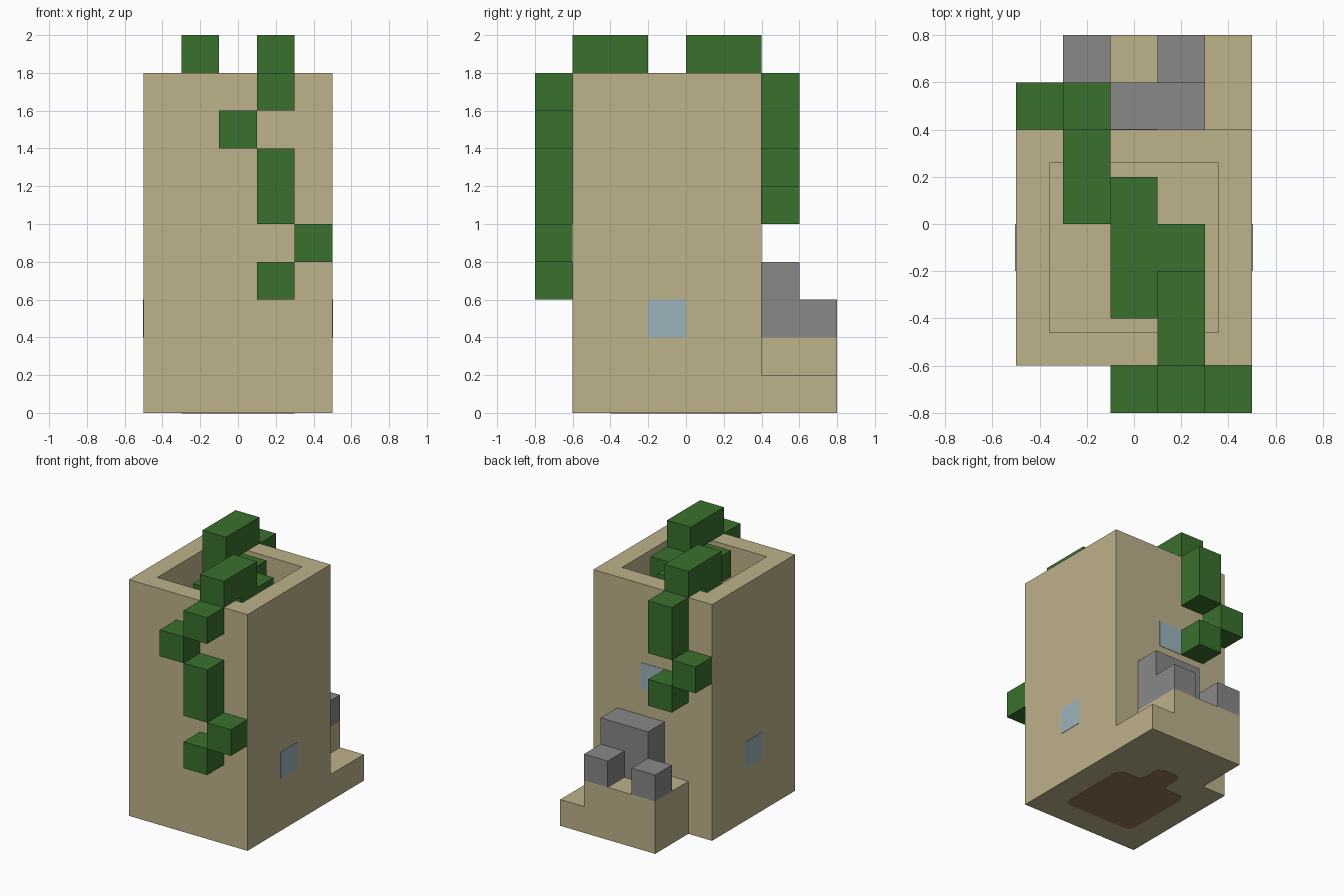
import bpy
import bmesh

default = bpy.data.objects.get("Cube")
if default:
    bpy.data.objects.remove(default, do_unlink=True)

U = 0.2  # side of one block


def make_material(name, rgb):
    linear = [((c / 255 + 0.055) / 1.055) ** 2.4 for c in rgb]
    mat = bpy.data.materials.new(name)
    mat.use_nodes = True
    mat.diffuse_color = (*linear, 1)
    bsdf = next(n for n in mat.node_tree.nodes if n.type == 'BSDF_PRINCIPLED')
    bsdf.inputs["Base Color"].default_value = (*linear, 1)
    return mat


SAND = make_material("sandstone", (190, 178, 139))
LEAF = make_material("leaf green", (58, 112, 45))
STONE = make_material("stone grey", (136, 136, 136))
GLASS = make_material("pale blue glass", (156, 180, 189))
EARTH = make_material("earth brown", (150, 119, 80))


def finish(name, bm, mat):
    mesh = bpy.data.meshes.new(name)
    bmesh.ops.recalc_face_normals(bm, faces=bm.faces)
    bm.to_mesh(mesh)
    bm.free()
    mesh.materials.append(mat)
    obj = bpy.data.objects.new(name, mesh)
    bpy.context.collection.objects.link(obj)
    return obj


def add_box(bm, lo, hi):
    made = bmesh.ops.create_cube(bm, size=1)["verts"]
    for v in made:
        for i in range(3):
            v.co[i] = hi[i] if v.co[i] > 0 else lo[i]


def boxes(name, mat, *spans):
    """Each span is x0, x1, y0, y1, z0, z1."""
    bm = bmesh.new()
    for x0, x1, y0, y1, z0, z1 in spans:
        add_box(bm, (x0, y0, z0), (x1, y1, z1))
    return finish(name, bm, mat)


# Tower: a block with a square shaft sunk into its top
bm = bmesh.new()
add_box(bm, (-.5, -.6, 0), (.5, .4, 1.8))
bm.normal_update()
top = max(bm.faces, key=lambda f: f.calc_center_median().z)
bmesh.ops.inset_region(bm, faces=[top], thickness=U)
shaft = bmesh.ops.extrude_face_region(bm, geom=[top])["geom"]
for v in (g for g in shaft if isinstance(g, bmesh.types.BMVert)):
    v.co.z = U
if top.is_valid:
    bmesh.ops.delete(bm, geom=[top], context='FACES_ONLY')
finish("tower", bm, SAND)

# Stepped ledge at the back
boxes("back_ledge", SAND, (-.3, .3, .4, .8, 0, .4), (.3, .5, .4, .8, 0, .2))

# Rubble on the ledge
boxes("rubble_slab", STONE, (-.1, .3, .4, .6, .4, .8))
for side, x in (("right", -.3), ("left", .1)):
    boxes("rubble_block_" + side, STONE, (x, x + U, .6, .8, .4, .6))

# Foliage over the rim and inside the shaft mouth
boxes("rim_leaves_front", LEAF, (.1, .3, -.6, -.2, 1.8, 2))
boxes("rim_leaves_back", LEAF, (-.3, -.1, 0, .4, 1.8, 2))
boxes("shaft_leaves", LEAF, (-.1, .1, -.4, .2, 1.6, 1.8),
      (.1, .3, -.4, 0, 1.6, 1.8), (-.3, -.1, 0, .2, 1.6, 1.8))


# Hanging vines: each step is x start, bottom, top
def vine(name, y, steps):
    boxes(name, LEAF, *[(x, x + U, y, y + U, z0, z1) for x, z0, z1 in steps])


vine("front_vine", -.8, [(.1, 1.6, 1.8), (-.1, 1.4, 1.6), (.1, 1, 1.4),
                         (.3, .8, 1), (.1, .6, .8)])
vine("back_vine", .4, [(-.3, 1.4, 1.8), (-.5, 1.2, 1.4), (-.3, 1, 1.2)])

# Window panes
T = 0.003
for side, x in (("right", -.5), ("left", .5)):
    boxes("window_" + side, GLASS, (x - T, x + T, -.2, 0, .4, .6))
boxes("window_back", GLASS, (-.1, .1, .4 - T, .4 + T, 1, 1.2))

# Earth floor patch under the tower, with a doorway tab and softened corners
outline = [(-.3, -.4), (.3, -.4), (.3, .2), (.1, .2),
           (.1, .4), (-.1, .4), (-.1, .2), (-.3, .2)]
bm = bmesh.new()
bm.faces.new([bm.verts.new((x, y, -.002)) for x, y in outline])
bmesh.ops.bevel(bm, geom=bm.verts[:], offset=.05, segments=3,
                profile=.5, affect='VERTICES')
patch = bmesh.ops.extrude_face_region(bm, geom=bm.faces[:])["geom"]
for v in (g for g in patch if isinstance(g, bmesh.types.BMVert)):
    v.co.z = .002
finish("earth_floor", bm, EARTH)
